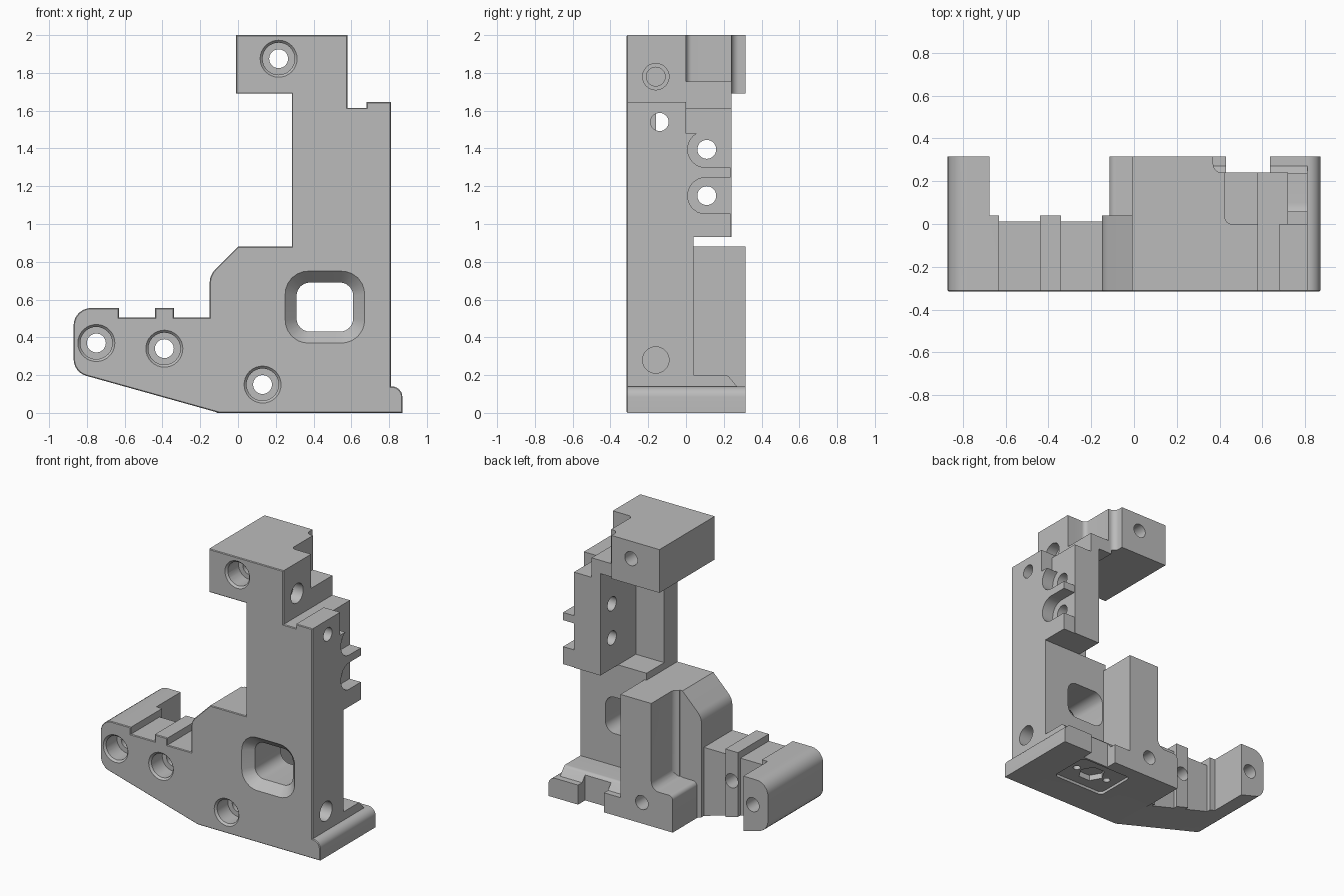
import bpy, bmesh, math
from mathutils import Vector

cube = bpy.data.objects.get("Cube")
if cube:
    bpy.data.objects.remove(cube, do_unlink=True)

GREY = (0.5, 0.5, 0.5, 1)
grey = bpy.data.materials.new("machined_grey")
grey.use_nodes = True
grey.diffuse_color = GREY
grey.node_tree.nodes["Principled BSDF"].inputs["Base Color"].default_value = GREY

# shared planes of the part
FRONT, BACK = -.315, .315      # front and rear faces
CORE, SKIN = -.24, -.16        # rear parts start inside the front plate
LEDGE, BLOCK = .04, .24        # rear faces of lower body and tower block
SIDE, LIP, ARM_END = .81, .87, -.87
HEAD_SIDE, HEAD_BASE, TOP = .58, 1.69, 2
SHOULDER, TOWER_BASE, TOWER_TOP = .88, .93, 1.615
ARM_TOP, PAD_TOP, LIP_TOP = .505, .555, .14

# where the two profile coordinates and the extrusion depth go, per axis
PLACE = {"x": lambda a, b, d: (d, a, b),
         "y": lambda a, b, d: (a, d, b),
         "z": lambda a, b, d: (a, b, d)}


def rounded(points, steps=6):
    """Round each corner that carries a radius as its third value."""
    out = []
    for i, p in enumerate(points):
        corner = Vector(p[:2])
        if len(p) == 2:
            out.append(corner)
            continue
        u = (Vector(points[i - 1][:2]) - corner).normalized()
        v = (Vector(points[(i + 1) % len(points)][:2]) - corner).normalized()
        half, radius = u.angle(v) / 2, p[2]
        centre = corner + (u + v).normalized() * radius / math.sin(half)
        start = corner + u * radius / math.tan(half) - centre
        end = corner + v * radius / math.tan(half) - centre
        for k in range(steps + 1):
            out.append(centre + start.lerp(end, k / steps).normalized() * radius)
    return out


def loft(name, axis, sections):
    """Skin matching outlines given as (depth, points)."""
    bm = bmesh.new()
    rings = [[bm.verts.new(PLACE[axis](*p, depth)) for p in pts] for depth, pts in sections]
    count = len(rings[0])
    for r, s in zip(rings, rings[1:]):
        for i in range(count):
            j = (i + 1) % count
            bm.faces.new((r[i], r[j], s[j], s[i]))
    bm.faces.new(rings[0])
    bm.faces.new(rings[-1])
    bmesh.ops.recalc_face_normals(bm, faces=bm.faces)
    mesh = bpy.data.meshes.new(name)
    bm.to_mesh(mesh)
    bm.free()
    mesh.materials.append(grey)
    ob = bpy.data.objects.new(name, mesh)
    bpy.context.collection.objects.link(ob)
    return ob


def prism(name, axis, points, low, high):
    pts = rounded(points)
    return loft(name, axis, [(low, pts), (high, pts)])


def rect(left, right, bottom, top, *radius):
    corners = [(left, bottom), (right, bottom), (right, top), (left, top)]
    return [c + radius for c in corners]


def circle(a, b, radius, count=32):
    angles = [math.tau * i / count for i in range(count)]
    return [(a + radius * math.cos(t), b + radius * math.sin(t)) for t in angles]


def combine(base, tool, operation):
    mod = base.modifiers.new(operation, "BOOLEAN")
    mod.operation, mod.object, mod.solver = operation, tool, "MANIFOLD"
    bpy.context.view_layer.objects.active = base
    bpy.ops.object.modifier_apply(modifier=mod.name)
    bpy.data.objects.remove(tool, do_unlink=True)


def add(name, axis, points, low, high):
    combine(body, prism(name, axis, points, low, high), "UNION")


def cut(name, axis, points, low, high):
    combine(body, prism(name, axis, points, low, high), "DIFFERENCE")


def thicken(name, left, right, bottom, top, rear):
    """Carry one window of the front outline back to a rear plane."""
    piece = prism(name, "y", outline, CORE, rear)
    window = prism(name + "_window", "y", rect(left, right, bottom, top), -1, 1)
    combine(piece, window, "INTERSECT")
    combine(body, piece, "UNION")


# front plate with the complete outline and a chamfered front rim
arm_end = [(ARM_END, .215, .09), (-.1, 0)]
lip = [(LIP, 0), (LIP, LIP_TOP, .055), (SIDE, LIP_TOP)]
tower = [(SIDE, 1.645), (.68, 1.645), (.68, TOWER_TOP), (HEAD_SIDE, TOWER_TOP)]
head = [(HEAD_SIDE, TOP), (-.01, TOP), (-.01, HEAD_BASE), (.285, HEAD_BASE)]
shoulder = [(.285, SHOULDER), (0, SHOULDER), (-.15, .73, .1), (-.15, ARM_TOP)]
pads = [(-.34, ARM_TOP), (-.34, PAD_TOP), (-.44, PAD_TOP), (-.44, ARM_TOP),
        (-.63, ARM_TOP), (-.63, PAD_TOP), (ARM_END, PAD_TOP, .09)]
outline = arm_end + lip + tower + head + shoulder + pads
body = prism("bracket_body", "y", outline, FRONT, SKIN)
bm = bmesh.new()
bm.from_mesh(body.data)
rim = [e for e in bm.edges if all(v.co.y < CORE for v in e.verts)]
bmesh.ops.bevel(bm, geom=rim, offset=.013, segments=1, affect="EDGES", clamp_overlap=True)
bm.to_mesh(body.data)
bm.free()

# arm, its boss and end hook, lower body, base and tower plate
thicken("arm", -.7, -.1, -1, ARM_TOP, .012)
thicken("arm_boss", -.44, -.34, -1, 1, LEDGE)
thicken("hook_step", -.8, -.63, -1, 1, LEDGE)
thicken("end_hook", -1, -.675, -1, 1, BACK)
thicken("lower_body", -.15, 1, -1, TOWER_BASE, LEDGE)
thicken("base", .2, 1, -1, LIP_TOP, BACK)
thicken("tower_side", .53, 1, SHOULDER, 3, 0)

# rear pillar with its foot, and the raised step on the base
add("pillar", "z", [(.02, 0), (.3, 0), (.3, BACK), (.055, BACK), (.055, .05, .04), (.02, .05)], 0, SHOULDER)
add("pillar_foot", "y", [(-.115, 0), (.3, 0), (.3, .4), (.055, .4), (.055, .26, .06), (-.115, .26, .03)],
    0, BACK)
add("base_step", "x", [(0, .05), (.27, .05), (.27, LIP_TOP), (.22, .2, .03), (0, .2)], .2, SIDE)

# head block with stepped rear
head_plan = [(-.01, CORE), (HEAD_SIDE, CORE), (HEAD_SIDE, 0), (.425, 0, .03),
             (.425, BLOCK), (.37, BLOCK, .04), (.37, BACK), (-.01, BACK)]
add("head", "z", head_plan, HEAD_BASE, TOP)
add("head_shelf", "z", rect(.4, HEAD_SIDE, CORE, BLOCK), 1.66, 1.755)

# tower block and the slotted ribs on its side
add("tower_spine", "z", rect(.51, HEAD_SIDE, CORE, BLOCK), TOWER_BASE, 1.755)
add("tower_block", "z", rect(.55, .72, CORE, BLOCK), TOWER_BASE, TOWER_TOP)
add("rib_stack", "x", rect(CORE, .235, TOWER_BASE, 1.48), .7, SIDE)
for z in (1.15, 1.395):
    cut("rib_slot", "x", rect(.01, 1, z - .095, z + .095, .09), .72, 1)
    cut("cross_hole", "x", circle(.11, z, .05), .35, 1)

# rear notch and shallow pocket under the base
cut("base_notch", "z", rect(.43, .635, .235, 1), -1, .3)
cut("under_pocket", "z", rect(.22, .63, -.08, .22, .03), -1, .02)
cut("under_socket", "z", circle(.43, .07, .09, 6), -1, .06)
for x in (.3, .56):
    cut("under_hole", "z", circle(x, .07, .025, 16), -1, .08)

# holes in the right side
cut("side_hole_mid", "x", circle(-.14, 1.54, .048), .45, 1)
cut("side_hole_low", "x", circle(-.16, .28, .07), .7, 1)
cut("side_hole_head", "x", circle(-.16, 1.78, .07), .5, 1)
cut("side_bore_head", "x", circle(-.16, 1.78, .05), .4, 1)

# counterbored holes through the front
for x, z in ((.215, 1.875), (-.75, .37), (-.39, .34), (.13, .15)):
    cut("counterbore", "y", circle(x, z, .085), -1, -.18)
    cut("through_hole", "y", circle(x, z, .05), -1, 1)
    mouth = loft("bore_chamfer", "y", [(FRONT - .015, circle(x, z, .112)), (-.3, circle(x, z, .084))])
    combine(body, mouth, "DIFFERENCE")

# window with a flared front mouth
small = rounded(rect(.31, .61, .43, .69, .07))
large = rounded(rect(.25, .67, .37, .75, .12))
flare = [(-1, large), (FRONT, large), (-.25, small), (1, small)]
combine(body, loft("window", "y", flare), "DIFFERENCE")

bpy.ops.object.select_all(action="DESELECT")
body.select_set(True)
bpy.context.view_layer.objects.active = body
bpy.ops.object.shade_smooth_by_angle(angle=math.radians(30))
